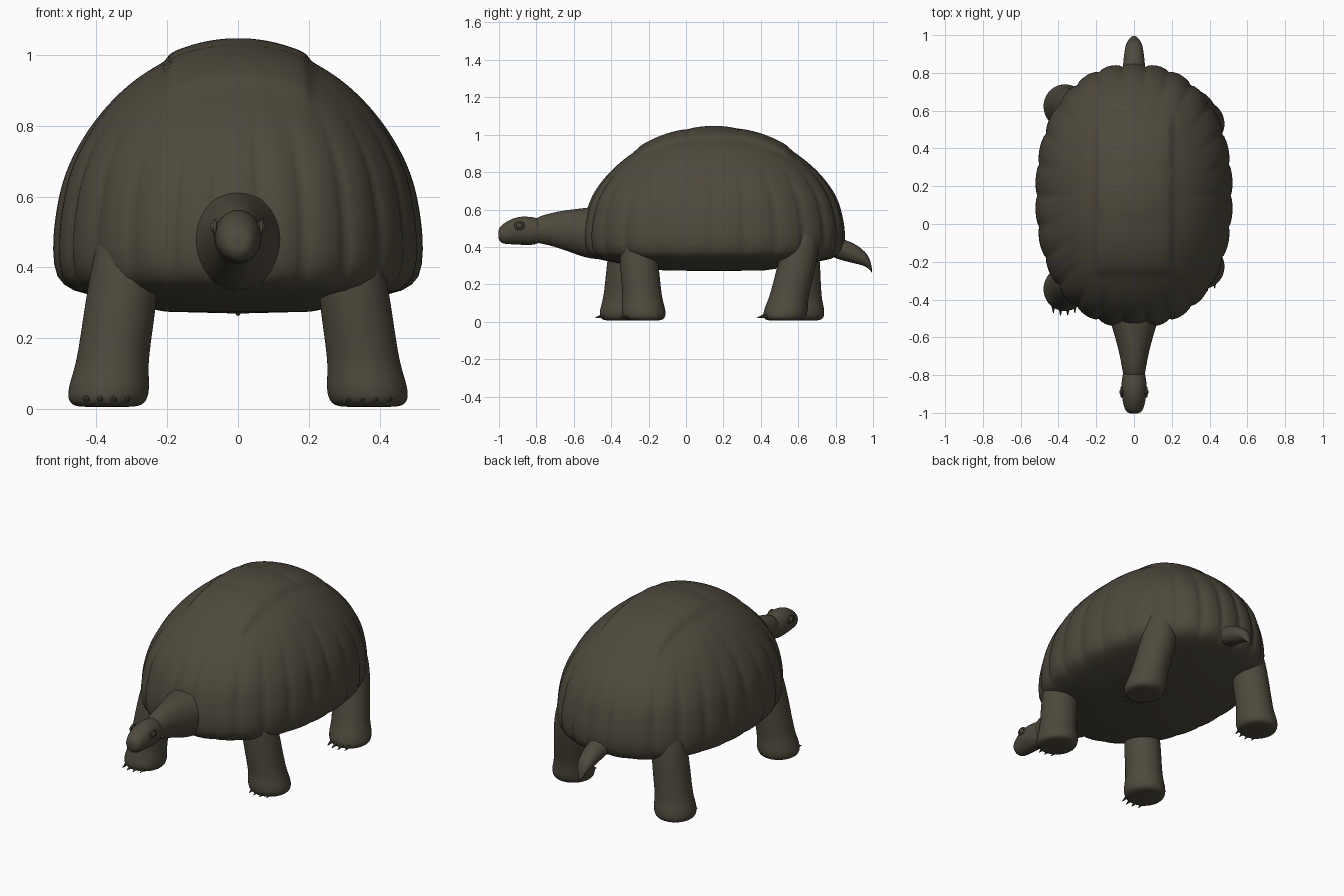
import bpy, bmesh, math
from mathutils import Vector

if "Cube" in bpy.data.objects:
    bpy.data.objects.remove(bpy.data.objects["Cube"], do_unlink=True)

hide = bpy.data.materials.new("olive_brown_hide")
hide.use_nodes = True
hide.diffuse_color = (0.078, 0.067, 0.046, 1)
bsdf = hide.node_tree.nodes["Principled BSDF"]
bsdf.inputs["Base Color"].default_value = hide.diffuse_color
bsdf.inputs["Roughness"].default_value = 0.9


def finish(name, bm, levels=0):
    bmesh.ops.recalc_face_normals(bm, faces=bm.faces)
    for f in bm.faces:
        f.smooth = True
    mesh = bpy.data.meshes.new(name)
    bm.to_mesh(mesh)
    bm.free()
    mesh.materials.append(hide)
    ob = bpy.data.objects.new(name, mesh)
    bpy.context.collection.objects.link(ob)
    if levels:
        mod = ob.modifiers.new("smooth", 'SUBSURF')
        mod.levels = mod.render_levels = levels
    return ob


def skin(bm, loops, cap=True):
    """Join successive rings of points into a closed skin."""
    rings = [[bm.verts.new(p) for p in loop] for loop in loops]
    n = len(rings[0])
    for a, b in zip(rings, rings[1:]):
        for i in range(n):
            j = (i + 1) % n
            bm.faces.new((a[i], a[j], b[j], b[i]))
    if cap:
        for ring in (rings[0], rings[-1]):
            hub = bm.verts.new(sum((v.co for v in ring), Vector()) / n)
            for i in range(n):
                bm.faces.new((ring[i], ring[(i + 1) % n], hub))


def circle(n):
    return [(math.cos(2 * math.pi * i / n), math.sin(2 * math.pi * i / n)) for i in range(n)]


def body_tube(name, sections):
    """Tube along y; each section is y, bottom z, top z, half width."""
    bm = bmesh.new()
    skin(bm, [[(c * w, y, (lo + hi) / 2 + s * (hi - lo) / 2) for c, s in circle(14)]
              for y, lo, hi, w in sections])
    return finish(name, bm, 2)


def smooth_step(x, a, b):
    t = max(0, min(1, (x - a) / (b - a)))
    return t * t * (3 - 2 * t)


# Shell: domed oval with fluted rim plates and a raised row along the back
def shell_point(angle, radius, z):
    c, s = math.cos(angle), math.sin(angle)
    # slightly squared oval outline
    k = (abs(c) ** 2.25 + abs(s) ** 2.25) ** (-1 / 2.25)
    x, y = 0.512 * radius * k * c, 0.15 + 0.685 * radius * k * s
    low = 1 - smooth_step(z, 0.6, 0.95)
    low *= smooth_step(z, 0.3, 0.4)
    flute = 1 + 0.022 * low * abs(math.sin(13 * angle)) ** 0.6
    # broad side plates
    mid = smooth_step(z, 0.55, 0.7) * (1 - smooth_step(z, 0.93, 1.0))
    flute += 0.010 * mid * abs(math.sin(5 * angle)) ** 0.5
    x, y = x * flute, 0.15 + (y - 0.15) * flute
    if z > 0.7:
        row = 1 - smooth_step(abs(x), 0.185, 0.215)
        row *= smooth_step(y, -0.29, -0.24) * (1 - smooth_step(y, 0.53, 0.58))
        groove = abs(math.sin(math.pi * (y + 0.26) / 0.27)) ** 0.4
        z += row * (0.010 + 0.007 * groove)
    return x, y, z


profile = [(0.02, 0.27), (0.4, 0.275), (0.6, 0.295), (0.8, 0.32), (0.9, 0.335),
           (0.95, 0.352), (0.98, 0.375), (0.995, 0.41)]
profile += [(math.cos(e), 0.45 + 0.58 * math.sin(e))
            for e in (math.radians(d * 2) for d in range(45))]
bm = bmesh.new()
skin(bm, [[shell_point(2 * math.pi * i / 208, r, z) for i in range(208)] for r, z in profile])
finish("shell", bm)

# Neck, head and tail
body_tube("neck", [(-0.36, 0.34, 0.64, 0.2), (-0.48, 0.325, 0.62, 0.14),
                   (-0.56, 0.345, 0.61, 0.115), (-0.66, 0.385, 0.598, 0.085),
                   (-0.76, 0.415, 0.575, 0.065), (-0.82, 0.42, 0.55, 0.056)])
body_tube("head", [(-0.76, 0.44, 0.54, 0.045), (-0.785, 0.415, 0.555, 0.06),
                   (-0.84, 0.405, 0.565, 0.069), (-0.89, 0.41, 0.565, 0.069),
                   (-0.94, 0.412, 0.55, 0.062), (-0.985, 0.415, 0.52, 0.05),
                   (-1.003, 0.44, 0.495, 0.03)])
body_tube("tail", [(0.76, 0.35, 0.46, 0.07), (0.84, 0.325, 0.445, 0.06),
                   (0.9, 0.31, 0.42, 0.054), (0.95, 0.3, 0.385, 0.046),
                   (0.982, 0.28, 0.345, 0.028), (0.995, 0.258, 0.285, 0.007)])


# Eyes with a lid ring
def eye(name, side):
    bpy.ops.mesh.primitive_uv_sphere_add(segments=16, ring_count=10, radius=0.016,
                                         location=(side * 0.062, -0.89, 0.513))
    ball = bpy.context.object
    bpy.ops.mesh.primitive_torus_add(major_radius=0.018, minor_radius=0.005,
                                     major_segments=20, minor_segments=8,
                                     location=(side * 0.066, -0.89, 0.513),
                                     rotation=(0, math.pi / 2, 0))
    lid = bpy.context.object
    lid.scale.y = 1.3
    for ob, part in ((ball, "eye"), (lid, "eyelid")):
        ob.name = f"{name}_{part}"
        ob.data.materials.append(hide)
        bpy.ops.object.select_all(action='DESELECT')
        ob.select_set(True)
        bpy.context.view_layer.objects.active = ob
        bpy.ops.object.shade_smooth()


eye("left", 1)
eye("right", -1)


# Legs: thick columns leaning from the hip down to a spread foot
def leg(name, side, foot_y, hip_y):
    sections = [(0.006, 0.08), (0.012, 0.108), (0.035, 0.121), (0.075, 0.119), (0.12, 0.108),
                (0.2, 0.106), (0.3, 0.106), (0.4, 0.1), (0.48, 0.085), (0.55, 0.05)]
    bm = bmesh.new()
    loops = []
    for z, r in sections:
        t = smooth_step(z, -0.1, 0.5)
        x, y = side * (0.375 - 0.06 * t), foot_y + (hip_y - foot_y) * t
        loops.append([(x + c * r * 0.97, y + s * r, z) for c, s in circle(16)])
    skin(bm, loops)
    finish(name, bm, 2)
    # four small claws along the front of the foot
    for i in range(4):
        off = (i - 1.5) * 0.038
        front = foot_y - math.sqrt(0.113 ** 2 - off ** 2)
        bpy.ops.mesh.primitive_cone_add(vertices=10, radius1=0.011, radius2=0.002, depth=0.04,
                                        location=(side * 0.37 + off, front - 0.004, 0.026),
                                        rotation=(math.radians(105), 0, 0))
        claw = bpy.context.object
        claw.name = f"{name}_claw_{i + 1}"
        claw.data.materials.append(hide)
        bpy.ops.object.shade_smooth_by_angle()


leg("front_left_leg", 1, -0.22, -0.26)
leg("front_right_leg", -1, -0.35, -0.31)
leg("rear_left_leg", 1, 0.515, 0.62)
leg("rear_right_leg", -1, 0.625, 0.61)
